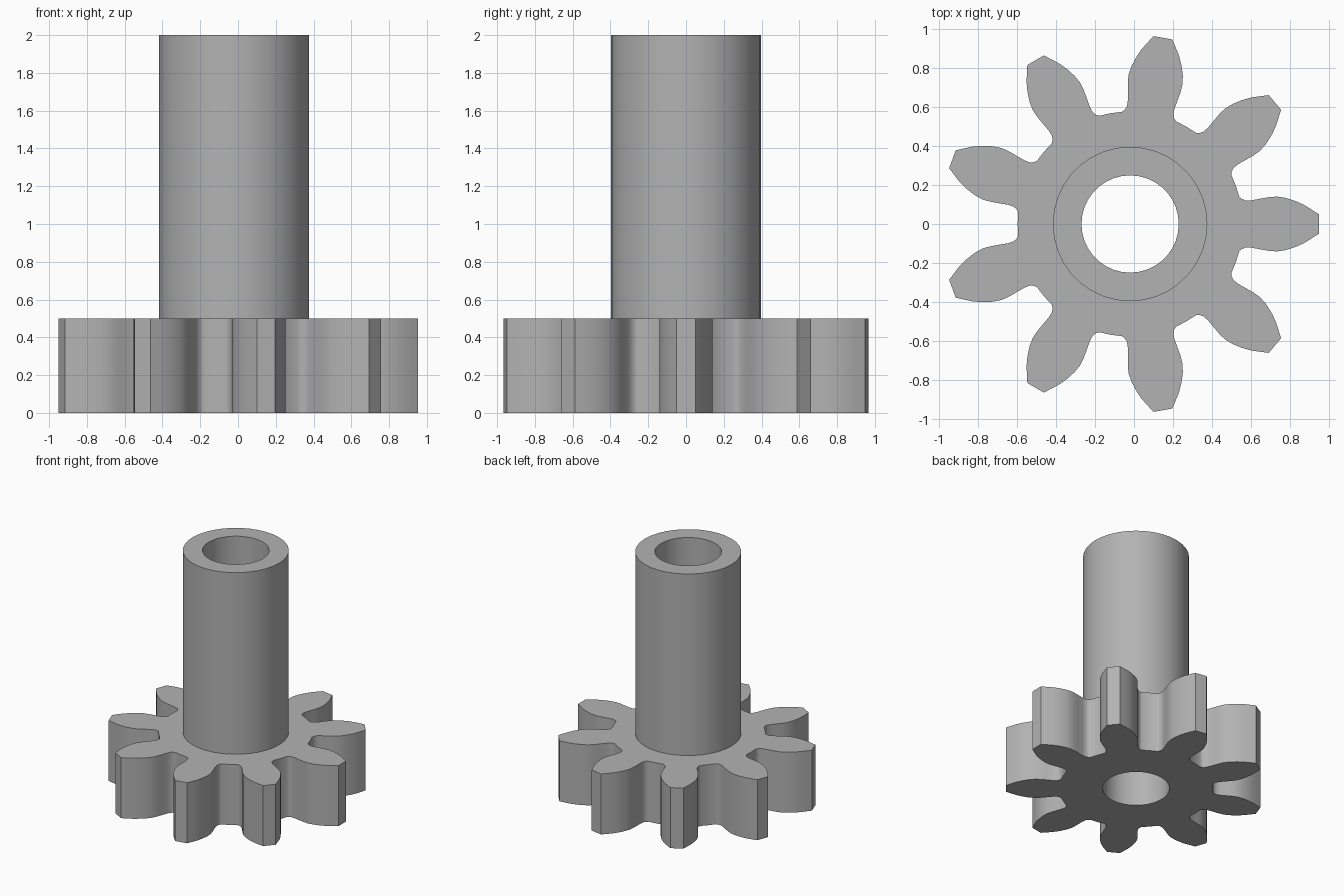
import bpy, bmesh, math
from mathutils import Matrix

cube = bpy.data.objects.get("Cube")
if cube:
    bpy.data.objects.remove(cube, do_unlink=True)

TEETH = 9
CENTRE_X = -0.02
GEAR_TOP, SHAFT_TOP = 0.5, 2.0
SHAFT_R, BORE_R, SEGMENTS = 0.397, 0.25, 36

steel = bpy.data.materials.new("grey_steel")
steel.use_nodes = True
steel.diffuse_color = (0.45, 0.45, 0.45, 1)
steel.node_tree.nodes["Principled BSDF"].inputs["Base Color"].default_value = (0.45, 0.45, 0.45, 1)

# Half a tooth from the root to the tip, along +x
HALF_TOOTH = [(0.561, 0.141), (0.574, 0.129), (0.594, 0.121), (0.625, 0.122),
              (0.68, 0.132), (0.715, 0.138), (0.755, 0.141), (0.80, 0.134),
              (0.85, 0.118), (0.895, 0.098), (0.935, 0.073), (0.972, 0.049)]


def gear_outline():
    tooth = [(x, -y) for x, y in HALF_TOOTH] + HALF_TOOTH[::-1]
    points = []
    for i in range(TEETH):
        a = i * math.tau / TEETH
        c, s = math.cos(a), math.sin(a)
        points += [(x * c - y * s, x * s + y * c) for x, y in tooth]
        # Middle of the root between two teeth
        mid = a + math.pi / TEETH
        points.append((0.578 * math.cos(mid), 0.578 * math.sin(mid)))
    return points


def circle(radius):
    return [(radius * math.cos(i * math.tau / SEGMENTS),
             radius * math.sin(i * math.tau / SEGMENTS)) for i in range(SEGMENTS)]


def add_loop(bm, points, z):
    verts = [bm.verts.new((x, y, z)) for x, y in points]
    edges = [bm.edges.new((v, verts[i - 1])) for i, v in enumerate(verts)]
    return verts, edges


def wall(bm, low, high):
    a, b = low[0], high[0]
    for i in range(len(a)):
        bm.faces.new((a[i - 1], a[i], b[i], b[i - 1]))


def cap(bm, outer, inner):
    bmesh.ops.triangle_fill(bm, edges=outer[1] + inner[1], use_beauty=True)


def finish(bm, name):
    bmesh.ops.recalc_face_normals(bm, faces=bm.faces[:])
    bm.transform(Matrix.Translation((CENTRE_X, 0, 0)))
    mesh = bpy.data.meshes.new(name)
    bm.to_mesh(mesh)
    bm.free()
    mesh.materials.append(steel)
    obj = bpy.data.objects.new(name, mesh)
    bpy.context.collection.objects.link(obj)
    bpy.ops.object.select_all(action="DESELECT")
    obj.select_set(True)
    bpy.context.view_layer.objects.active = obj
    bpy.ops.object.shade_smooth_by_angle(angle=math.radians(30))


# Toothed wheel, open where the shaft joins it
bm = bmesh.new()
bottom = add_loop(bm, gear_outline(), 0)
top = add_loop(bm, gear_outline(), GEAR_TOP)
wall(bm, bottom, top)
cap(bm, bottom, add_loop(bm, circle(BORE_R), 0))
cap(bm, top, add_loop(bm, circle(SHAFT_R), GEAR_TOP))
finish(bm, "gear_wheel")

# Hollow shaft with the bore running down through the wheel
bm = bmesh.new()
outer_top = add_loop(bm, circle(SHAFT_R), SHAFT_TOP)
bore_top = add_loop(bm, circle(BORE_R), SHAFT_TOP)
wall(bm, add_loop(bm, circle(SHAFT_R), GEAR_TOP), outer_top)
wall(bm, add_loop(bm, circle(BORE_R), 0), bore_top)
cap(bm, outer_top, bore_top)
finish(bm, "hollow_shaft")
